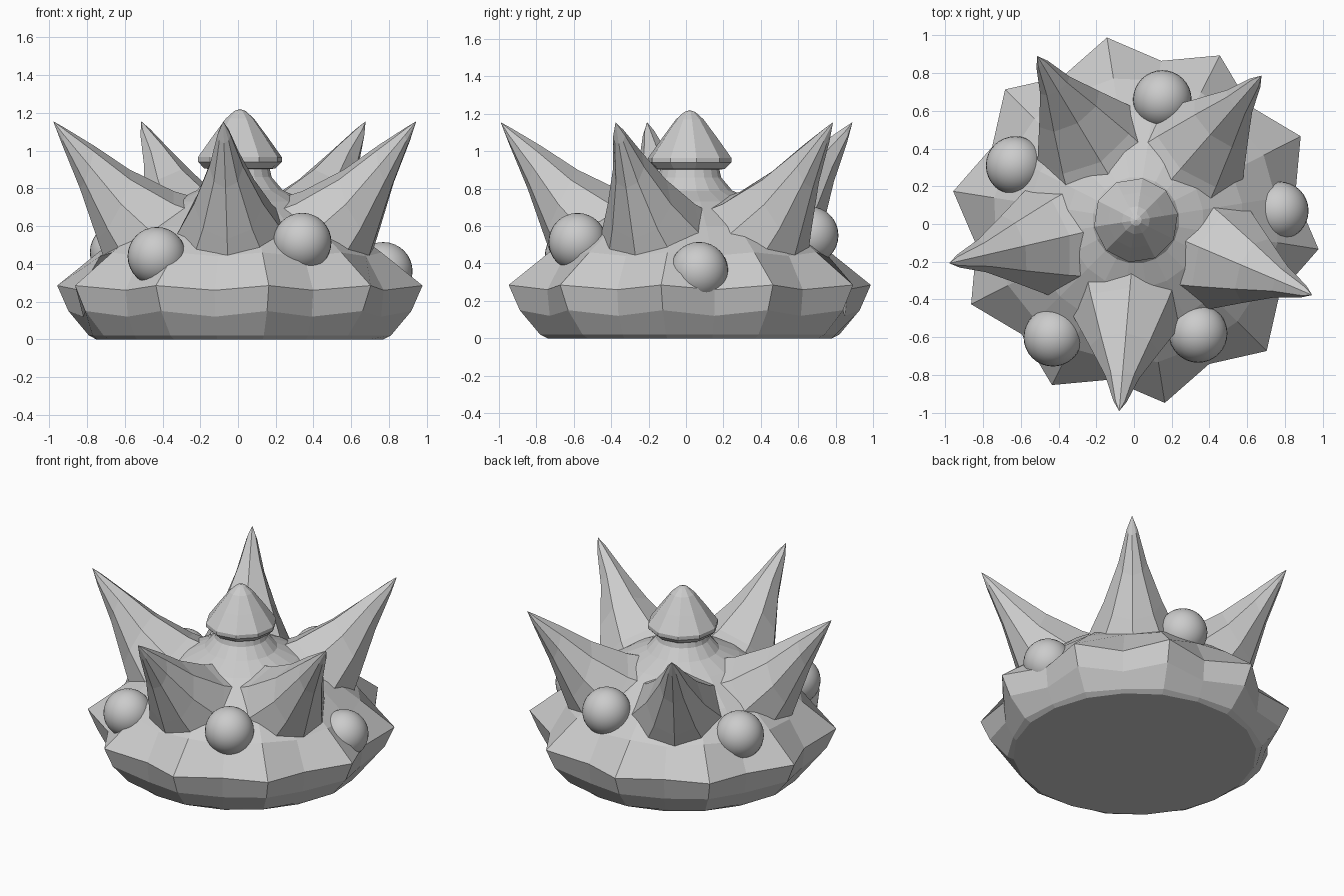
import bpy, bmesh
from math import sin, cos, pi, radians
from mathutils import Vector

cube = bpy.data.objects.get("Cube")
if cube:
    bpy.data.objects.remove(cube, do_unlink=True)

CENTRE = Vector((0.01, 0.02, 0))

grey = bpy.data.materials.new("stone grey")
grey.use_nodes = True
colour = (0.6, 0.6, 0.6, 1)
grey.diffuse_color = colour
grey.node_tree.nodes["Principled BSDF"].inputs["Base Color"].default_value = colour


def loft(name, rings):
    """Join equal rings of points into a closed, flat-faced solid."""
    bm = bmesh.new()
    loops = [[bm.verts.new(CENTRE + p) for p in ring] for ring in rings]
    n = len(loops[0])
    for a, b in zip(loops, loops[1:]):
        for i in range(n):
            j = (i + 1) % n
            bm.faces.new((a[i], a[j], b[j], b[i]))
    bm.faces.new(loops[0][::-1])
    bm.faces.new(loops[-1])
    bmesh.ops.remove_doubles(bm, verts=bm.verts, dist=0.0001)
    bmesh.ops.recalc_face_normals(bm, faces=bm.faces)
    mesh = bpy.data.meshes.new(name)
    bm.to_mesh(mesh)
    bm.free()
    mesh.materials.append(grey)
    ob = bpy.data.objects.new(name, mesh)
    bpy.context.collection.objects.link(ob)
    return ob


def star_ring(peak, valley, z_peak, z_valley, sides=20, turn=27):
    """Ring whose points alternate between a peak and a valley."""
    ring = []
    for i in range(sides):
        a = radians(turn) + 2 * pi * i / sides
        r, z = (valley, z_valley) if i % 2 else (peak, z_peak)
        ring.append(Vector((r * cos(a), r * sin(a), z)))
    return ring


# Body: flat foot, jagged rim, sloping shoulders and neck
body_profile = [
    (0.77, 0.77, 0, 0), (0.81, 0.79, 0.02, 0.02), (0.92, 0.84, 0.15, 0.12),
    (0.98, 0.855, 0.285, 0.26), (0.76, 0.75, 0.46, 0.44), (0.57, 0.57, 0.6, 0.6),
    (0.36, 0.36, 0.73, 0.73), (0.23, 0.23, 0.79, 0.79), (0.17, 0.17, 0.86, 0.86),
    (0.15, 0.15, 0.95, 0.95),
]
loft("body", [star_ring(*p) for p in body_profile])

# Knob on the neck
knob_profile = [(0.14, 0.9), (0.19, 0.905), (0.225, 0.94), (0.225, 0.965),
                (0.15, 1.07), (0.075, 1.17), (0.03, 1.21), (0, 1.22)]
loft("knob", [star_ring(r, r, z, z, 10, 9) for r, z in knob_profile])

# Horns: each section runs from a top point to a bottom point (radius, height)
horn_sections = [
    ((0.2, 0.74), (0.5, 0.15), 0.36), ((0.36, 0.785), (0.7, 0.32), 0.29),
    ((0.6, 0.9), (0.775, 0.53), 0.185), ((0.8, 1.03), (0.87, 0.8), 0.09),
    ((0.96, 1.125), (0.97, 1.04), 0.035), ((1.015, 1.155), (1.015, 1.155), 0),
]


def horn(name, angle):
    out = Vector((cos(angle), sin(angle), 0))
    side = Vector((-sin(angle), cos(angle), 0))
    rings = []
    for top, bottom, width in horn_sections:
        t = out * top[0] + Vector((0, 0, top[1]))
        b = out * bottom[0] + Vector((0, 0, bottom[1]))
        mid, half = (t + b) / 2, (t - b) / 2
        rings.append([mid + half * cos(k * pi / 4) + side * width * sin(k * pi / 4)
                      for k in range(8)])
    loft(name, rings)


for i in range(5):
    horn(f"horn_{i + 1}", radians(265 + 72 * i))

# Smooth balls resting between the horns
balls = [(0.34, -0.58, 0.515), (0.77, 0.07, 0.36), (0.15, 0.66, 0.55),
         (-0.63, 0.31, 0.46), (-0.43, -0.6, 0.44)]
for i, place in enumerate(balls):
    bpy.ops.mesh.primitive_uv_sphere_add(segments=32, ring_count=16, radius=0.155, location=place)
    ball = bpy.context.object
    ball.name = f"ball_{i + 1}"
    ball.data.materials.append(grey)
    bpy.ops.object.shade_smooth()
